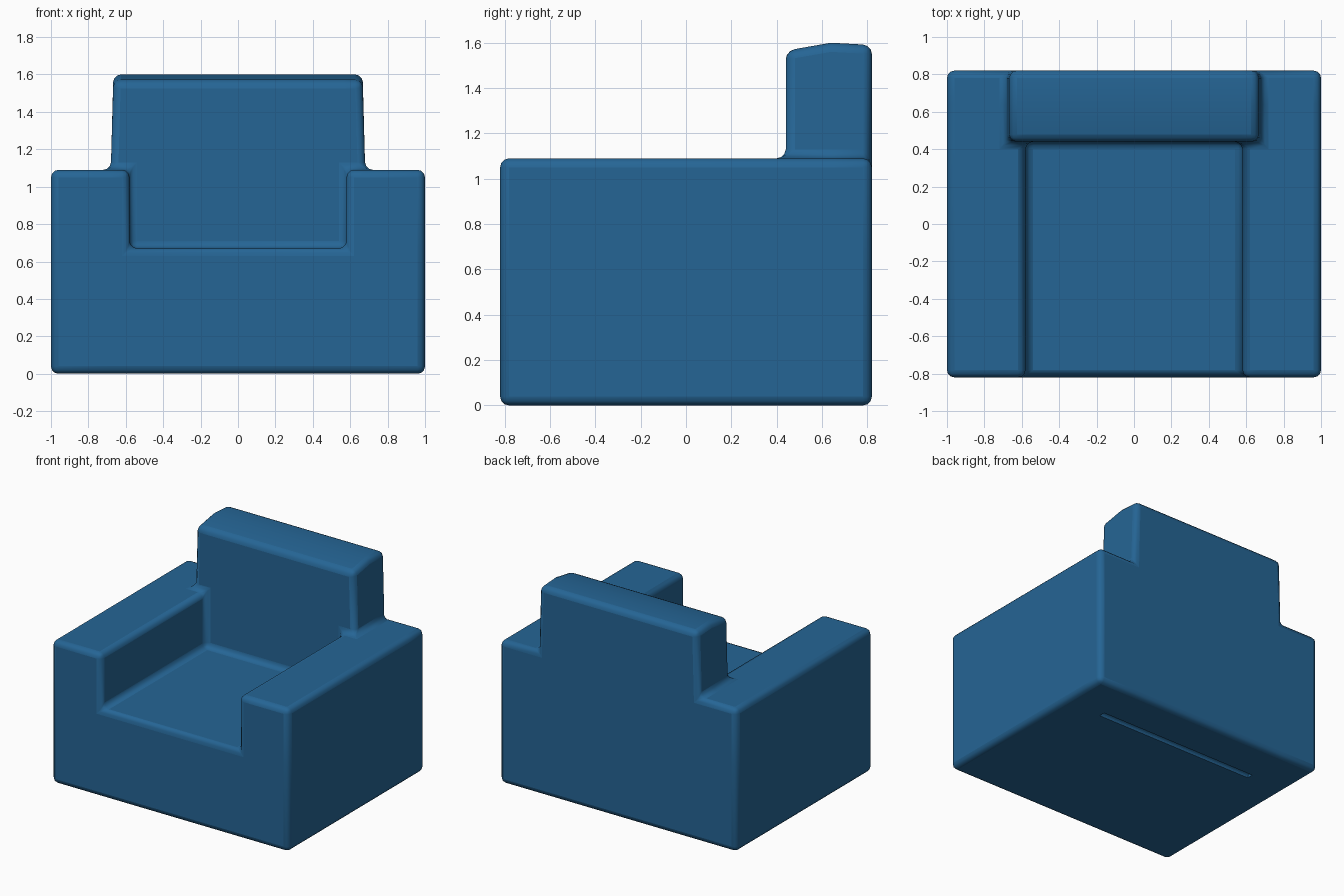
import bpy
import bmesh
import math

cube = bpy.data.objects.get("Cube")
if cube:
    bpy.data.objects.remove(cube, do_unlink=True)

# Single upholstery colour
fabric = bpy.data.materials.new("blue fabric")
fabric.use_nodes = True
blue = (0.0185, 0.13, 0.30, 1)
fabric.diffuse_color = blue
bsdf = next(n for n in fabric.node_tree.nodes if n.type == 'BSDF_PRINCIPLED')
bsdf.inputs["Base Color"].default_value = blue

# Dividing planes between base, seat, arms and backrest
XS = [-1, -0.68, -0.58, 0.58, 0.68, 1]
YS = [-0.82, 0.44, 0.64, 0.82]
ZS = [0, 0.67, 1.09, 1.59]


def filled(i, j, k):
    """Whether a block of the chair is solid."""
    if not (0 <= i < 5 and 0 <= j < 3 and 0 <= k < 3):
        return False
    base = k == 0
    arm = k == 1 and i != 2
    backrest = j > 0 and 1 <= i <= 3
    return base or arm or backrest


# Outer skin of all solid blocks, as one closed shell
bm = bmesh.new()
corners = {}


def corner(i, j, k):
    if (i, j, k) not in corners:
        corners[i, j, k] = bm.verts.new((XS[i], YS[j], ZS[k]))
    return corners[i, j, k]


for i in range(5):
    for j in range(3):
        for k in range(3):
            if not filled(i, j, k):
                continue
            for axis in range(3):
                for side in (0, 1):
                    step = [0, 0, 0]
                    step[axis] = 2 * side - 1
                    if filled(i + step[0], j + step[1], k + step[2]):
                        continue
                    ring = []
                    for a, b in ((0, 0), (1, 0), (1, 1), (0, 1)):
                        at = [i, j, k]
                        at[axis] += side
                        at[(axis + 1) % 3] += a
                        at[(axis + 2) % 3] += b
                        ring.append(corner(*at))
                    bm.faces.new(ring if side else ring[::-1])

# Gently crowned, slightly narrowing top of the backrest
for v in bm.verts:
    if v.co.z > 1.5:
        v.co.x *= 0.98
        if v.co.y < 0.5:
            v.co.z -= 0.025
        elif v.co.y < 0.7:
            v.co.z += 0.01

bmesh.ops.dissolve_limit(bm, angle_limit=math.radians(1),
                         verts=bm.verts[:], edges=bm.edges[:])
mesh = bpy.data.meshes.new("armchair_body")
bm.to_mesh(mesh)
bm.free()
mesh.materials.append(fabric)
body = bpy.data.objects.new("armchair_body", mesh)
bpy.context.collection.objects.link(body)

# Padded, rounded edges
bevel = body.modifiers.new("soft_edges", 'BEVEL')
bevel.width = 0.04
bevel.segments = 3
bevel.limit_method = 'ANGLE'
bevel.angle_limit = math.radians(30)

# Shallow groove under the backrest
bpy.ops.mesh.primitive_cylinder_add(vertices=16, radius=0.025, depth=1.36,
                                    location=(0, 0.46, -0.003),
                                    rotation=(0, math.pi / 2, 0))
cutter = bpy.context.object
cutter.name = "groove_cutter"
cutter.data.materials.append(fabric)
cutter.hide_render = True
cutter.hide_viewport = True
groove = body.modifiers.new("underside_groove", 'BOOLEAN')
groove.operation = 'DIFFERENCE'
groove.solver = 'EXACT'
groove.object = cutter

# Smooth shading that keeps the crisp creases
bpy.ops.object.select_all(action='DESELECT')
body.select_set(True)
bpy.context.view_layer.objects.active = body
bpy.ops.object.shade_smooth_by_angle(angle=math.radians(35))
